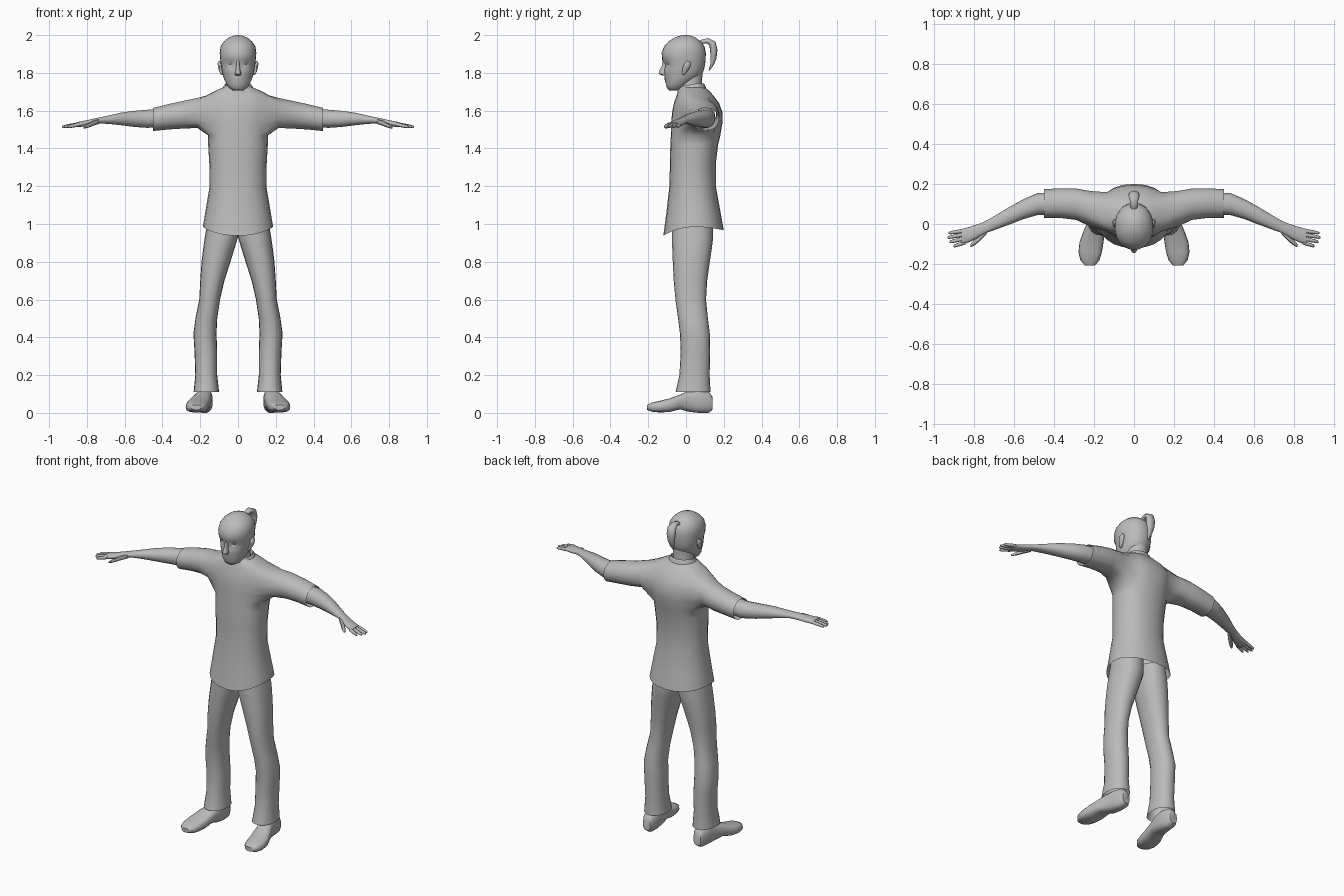
import bpy, bmesh, math
from mathutils import Vector

grey = bpy.data.materials.new("plain grey")
grey.diffuse_color = (0.5, 0.5, 0.5, 1)


def finish(name, bm, mirror=False, angle=50):
    bmesh.ops.recalc_face_normals(bm, faces=bm.faces[:])
    me = bpy.data.meshes.new(name)
    bm.to_mesh(me)
    bm.free()
    me.materials.append(grey)
    ob = bpy.data.objects.new(name, me)
    bpy.context.collection.objects.link(ob)
    if mirror:
        ob.modifiers.new("mirror", 'MIRROR').use_mirror_merge = False
    bpy.ops.object.select_all(action='DESELECT')
    bpy.context.view_layer.objects.active = ob
    ob.select_set(True)
    bpy.ops.object.shade_smooth_by_angle(angle=math.radians(angle))
    return ob


def ring_points(axis, row, n, power):
    """Rounded section across one axis: (position, min u, max u, min v, max v)."""
    p, u0, u1, v0, v1 = row
    pts = []
    for i in range(n):
        a = 2 * math.pi * i / n
        c, s = math.cos(a), math.sin(a)
        u = (u0 + u1) / 2 + (u1 - u0) / 2 * math.copysign(abs(c) ** (2 / power), c)
        v = (v0 + v1) / 2 + (v1 - v0) / 2 * math.copysign(abs(s) ** (2 / power), s)
        pts.append({'x': (p, u, v), 'y': (u, p, v), 'z': (u, v, p)}[axis])
    return pts


def skin(bm, a, b):
    n = len(a)
    return [bm.faces.new((a[i], a[(i + 1) % n], b[(i + 1) % n], b[i])) for i in range(n)]


def loft_bm(axis, rows, n=16, power=2.2, caps=(True, True)):
    bm = bmesh.new()
    rings = [[bm.verts.new(p) for p in ring_points(axis, r, n, power)] for r in rows]
    for a, b in zip(rings, rings[1:]):
        skin(bm, a, b)
    for want, r in zip(caps, (rings[0], rings[-1])):
        if want:
            bm.faces.new(r)
    return bm, rings


def loft(name, axis, rows, n=16, power=2.2, caps=(True, True), mirror=False):
    return finish(name, loft_bm(axis, rows, n, power, caps)[0], mirror)


# Shirt body: rows are height, half width, front, back
N = 24
body = [(0.96, .186, -.12, .20), (1.05, .175, -.105, .185), (1.2, .15, -.088, .158),
        (1.32, .152, -.085, .158), (1.42, .158, -.083, .17), (1.47, .16, -.08, .182),
        (1.53, .172, -.078, .192), (1.59, .185, -.074, .194), (1.64, .185, -.064, .175),
        (1.68, .168, -.05, .145), (1.71, .11, -.04, .118), (1.722, .08, -.035, .1)]
bm, rings = loft_bm('z', [(z, -w, w, f, b) for z, w, f, b in body], N, 2.25, (False, False))
# Curved hem, low at the front and back
for v in rings[0]:
    t = (v.co.y - .04) / .16
    v.co.z = .985 - (.047 if t < 0 else .018) * t * t

# Sleeves grown from openings left in the shirt sides
for side in (1, -1):
    cols = [(j if side > 0 else N // 2 - j) % N for j in range(-3, 4)]
    patch = [[rings[r][c] for c in cols] for r in range(5, 10)]
    inside = {v for row in patch for v in row}
    holes = [f for f in bm.faces if all(v in inside for v in f.verts)]
    core = [v for row in patch[1:-1] for v in row[1:-1]]
    edge = [v for v in inside if v not in core]
    bmesh.ops.delete(bm, geom=holes, context='FACES_ONLY')
    edge.sort(key=lambda v: math.atan2(v.co.z - 1.575, v.co.y - .06))
    angles = [math.atan2((v.co.z - 1.575) / .1, (v.co.y - .06) / .09) for v in edge]
    for v in core:
        bm.verts.remove(v)
    last = edge
    for x, y0, y1, z0, z1 in [(.215, -.015, .165, 1.508, 1.668), (.29, .02, .178, 1.505, 1.652),
                              (.37, .03, .178, 1.50, 1.635), (.45, .03, .175, 1.492, 1.615)]:
        ring = [bm.verts.new((side * x, (y0 + y1) / 2 + (y1 - y0) / 2 * math.cos(a),
                              (z0 + z1) / 2 + (z1 - z0) / 2 * math.sin(a))) for a in angles]
        skin(bm, last, ring)
        last = ring
bmesh.ops.delete(bm, geom=[e for e in bm.edges if not e.link_faces], context='EDGES')
finish("shirt", bm, angle=60)

# Stand collar, dipping at the throat
bm, rings = loft_bm('z', [(1.70, -.088, .088, -.045, .108), (1.728, -.08, .08, -.045, .104),
                          (1.745, -.07, .07, -.035, .094), (1.715, -.064, .064, -.03, .088)],
                    24, 2.1, (False, False))
for r in rings:
    for v in r:
        v.co.z -= .02 * max(0, (.06 - v.co.y) / .1)
finish("collar", bm)

# Trouser legs
loft("trouser_leg", 'z', [(.11, .10, .235, -.055, .13), (.2, .11, .226, -.035, .125),
     (.32, .11, .23, -.028, .128), (.42, .114, .236, -.032, .126), (.5, .11, .225, -.042, .116),
     (.6, .095, .205, -.056, .106), (.7, .072, .2, -.065, .112), (.8, .04, .193, -.07, .126),
     (.88, .015, .183, -.073, .138), (.93, .0, .176, -.075, .144), (1.02, .0, .16, -.07, .14)],
     20, 2.2, (False, True), True)

# Shoes from heel to toe
loft("shoe", 'y', [(.14, .15, .2, .015, .085), (.12, .138, .212, 0, .115), (.06, .134, .222, 0, .125),
     (.01, .138, .232, .006, .118), (-.03, .145, .25, .018, .098), (-.09, .152, .272, .004, .076),
     (-.14, .16, .277, .002, .064), (-.18, .172, .268, .006, .055), (-.207, .195, .245, .016, .042)],
     18, 2.7, mirror=True)

# Bare arm and palm
loft("arm", 'x', [(.34, .05, .155, 1.515, 1.62), (.48, .045, .155, 1.508, 1.606),
     (.55, .025, .125, 1.513, 1.60), (.62, -.002, .086, 1.522, 1.59), (.68, -.024, .05, 1.529, 1.576),
     (.73, -.042, .02, 1.532, 1.565), (.765, -.06, .004, 1.526, 1.558), (.80, -.08, -.008, 1.518, 1.55),
     (.84, -.098, -.02, 1.513, 1.542), (.86, -.103, -.025, 1.513, 1.537)], 14, 2.2, mirror=True)

# Fingers and thumb
for x, tip, y0, y1 in [(.85, .925, -.034, -.045), (.852, .932, -.053, -.068),
                       (.848, .922, -.073, -.09), (.84, .902, -.092, -.111)]:
    rows = []
    for t, r in [(0, .010), (.45, .010), (.88, .008), (1, .004)]:
        y, z = y0 + (y1 - y0) * t, 1.527 - .013 * t
        rows.append((x + (tip - x) * t, y - r, y + r, z - r, z + r))
    loft("finger", 'x', rows, 8, 2, mirror=True)
loft("thumb", 'x', [(.735, -.05, -.025, 1.53, 1.555), (.765, -.08, -.045, 1.52, 1.548),
     (.79, -.103, -.07, 1.511, 1.534), (.81, -.115, -.092, 1.505, 1.523),
     (.817, -.115, -.103, 1.506, 1.516)], 8, 2, mirror=True)

# Neck
loft("neck", 'z', [(1.69, -.068, .068, -.035, .09), (1.73, -.058, .058, -.038, .084),
     (1.82, -.062, .062, -.04, .088)], 16, 2, (False, False))

# Head: rows are height, half width, front, back
head = [(1.707, .026, -.088, -.035), (1.717, .044, -.1, -.01), (1.738, .06, -.106, .015),
        (1.765, .073, -.108, .055), (1.79, .081, -.114, .084), (1.82, .087, -.115, .096),
        (1.845, .091, -.115, .101), (1.87, .094, -.126, .104), (1.905, .097, -.129, .105),
        (1.94, .092, -.116, .098), (1.965, .076, -.094, .08), (1.985, .052, -.064, .054),
        (1.996, .028, -.036, .03), (2.0, .008, -.012, .008)]
bm, rings = loft_bm('z', [(z, -w, w, f, b) for z, w, f, b in head], 28, 2.1)
# Eye sockets and lips
for v in bm.verts:
    if v.co.y < -.07:
        if 1.83 < v.co.z < 1.86 and .012 < abs(v.co.x) < .06:
            v.co.y += .011
        if 1.76 < v.co.z < 1.77 and abs(v.co.x) < .025:
            v.co.y -= .005
finish("head", bm)

# Nose
loft("nose", 'z', [(1.785, -.012, .012, -.125, -.095), (1.795, -.017, .017, -.146, -.095),
     (1.81, -.013, .013, -.142, -.095), (1.84, -.009, .009, -.128, -.095),
     (1.872, -.01, .01, -.124, -.095)], 10, 2)

# Ears
loft("ear", 'z', [(1.79, .08, .09, -.022, -.008), (1.805, .08, .099, -.022, .006),
     (1.83, .085, .106, -.018, .022), (1.85, .085, .108, -.01, .026),
     (1.862, .088, .102, .002, .02)], 10, 2, mirror=True)

# Ponytail: a tapered tube swept over the back of the head
path = [(.06, 1.945, .012), (.085, 1.965, .015), (.115, 1.97, .019), (.14, 1.955, .025),
        (.147, 1.92, .026), (.146, 1.88, .021), (.138, 1.845, .013), (.122, 1.812, .003)]
bm = bmesh.new()
last = None
for i, (y, z, r) in enumerate(path):
    a, b = path[max(i - 1, 0)], path[min(i + 1, len(path) - 1)]
    up = Vector((0, a[1] - b[1], b[0] - a[0])).normalized()
    ring = [bm.verts.new(Vector((0, y, z)) + Vector((r * 1.1 * math.cos(t), 0, 0)) + up * r * .75 * math.sin(t))
            for t in [2 * math.pi * k / 12 for k in range(12)]]
    if last:
        skin(bm, last, ring)
    else:
        bm.faces.new(ring)
    last = ring
bm.faces.new(last)
finish("ponytail", bm)
